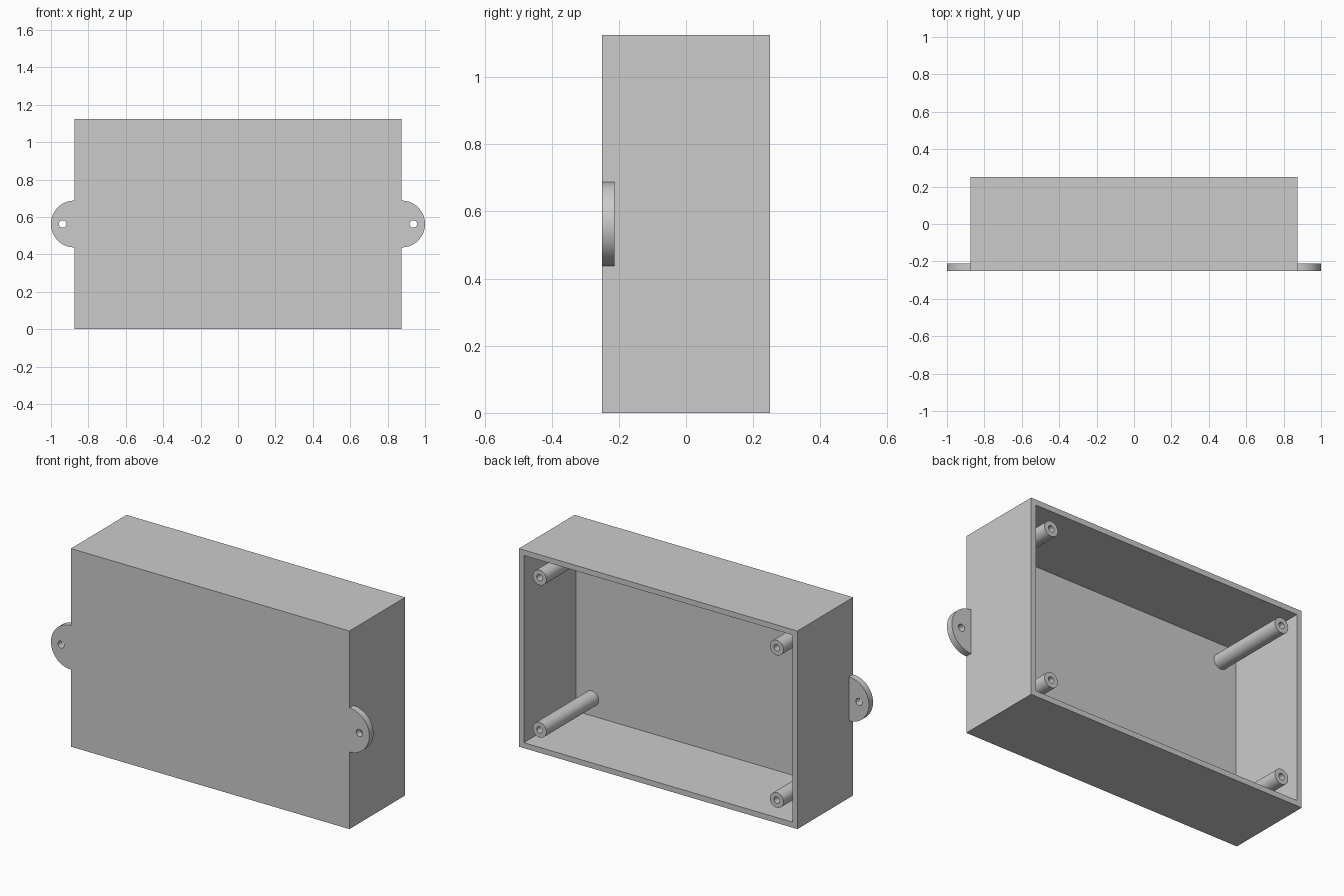
import bpy, bmesh
from math import pi, cos, sin
from mathutils import Vector

if "Cube" in bpy.data.objects:
    bpy.data.objects.remove(bpy.data.objects["Cube"], do_unlink=True)

HALF_W, HALF_D, HEIGHT, WALL = 0.875, 0.25, 1.125, 0.031
MID_Z = HEIGHT / 2

grey = bpy.data.materials.new("plain grey")
grey.use_nodes = True
grey.diffuse_color = (0.6, 0.6, 0.6, 1)
grey.node_tree.nodes["Principled BSDF"].inputs["Base Color"].default_value = (0.6, 0.6, 0.6, 1)


def finish(bm, name, smooth=False):
    bmesh.ops.recalc_face_normals(bm, faces=bm.faces[:])
    mesh = bpy.data.meshes.new(name)
    bm.to_mesh(mesh)
    bm.free()
    mesh.materials.append(grey)
    obj = bpy.data.objects.new(name, mesh)
    bpy.context.collection.objects.link(obj)
    if smooth:
        bpy.ops.object.select_all(action="DESELECT")
        obj.select_set(True)
        bpy.context.view_layer.objects.active = obj
        bpy.ops.object.shade_smooth_by_angle(angle=pi / 6)
    return obj


def arc(x, z, r, start, sweep, steps):
    return [(x + r * cos(start + sweep * i / steps), z + r * sin(start + sweep * i / steps))
            for i in range(steps)]


def pierced_solid(name, outer, hole, y0, y1):
    """Extrude an outline with a hole along y."""
    bm = bmesh.new()
    edges = []
    for loop in (outer, hole):
        verts = [bm.verts.new((x, y0, z)) for x, z in loop]
        edges += [bm.edges.new((v, verts[i - 1])) for i, v in enumerate(verts)]
    bmesh.ops.triangle_fill(bm, edges=edges, use_beauty=True)
    grown = bmesh.ops.extrude_face_region(bm, geom=bm.faces[:], use_keep_orig=True)
    moved = [g for g in grown["geom"] if isinstance(g, bmesh.types.BMVert)]
    bmesh.ops.translate(bm, verts=moved, vec=(0, y1 - y0, 0))
    return finish(bm, name, smooth=True)


# Box shell, open at the back
bm = bmesh.new()
bmesh.ops.create_cube(bm, size=1)
bmesh.ops.scale(bm, vec=(2 * HALF_W, 2 * HALF_D, HEIGHT), verts=bm.verts[:])
bmesh.ops.translate(bm, vec=(0, 0, MID_Z), verts=bm.verts[:])
back = max(bm.faces, key=lambda f: f.calc_center_median().y)
bmesh.ops.inset_region(bm, faces=[back], thickness=WALL, use_even_offset=True)
pushed = bmesh.ops.extrude_discrete_faces(bm, faces=[back])["faces"][0]
bmesh.ops.translate(bm, verts=pushed.verts[:], vec=Vector((0, WALL - 2 * HALF_D, 0)))
finish(bm, "box_shell")

for side, label in ((1, "left"), (-1, "right")):
    # Half-round mounting ear with a screw hole
    half_round = arc(side * HALF_W, MID_Z, 0.125, -pi / 2, side * pi, 32)
    half_round.append((side * HALF_W, MID_Z + side * 0.125 * side))
    screw_hole = arc(side * 0.9375, MID_Z, 0.02, 0, 2 * pi, 24)
    pierced_solid(label + "_mounting_ear", half_round, screw_hole, -HALF_D, -HALF_D + 0.0375)

    # Hollow screw posts in the corners
    for level, z in (("lower", 0.13), ("upper", HEIGHT - 0.13)):
        x = side * (HALF_W - 0.13)
        pierced_solid(f"{level}_{label}_screw_post",
                      arc(x, z, 0.043, 0, 2 * pi, 32), arc(x, z, 0.018, 0, 2 * pi, 24),
                      WALL - HALF_D, HALF_D)
